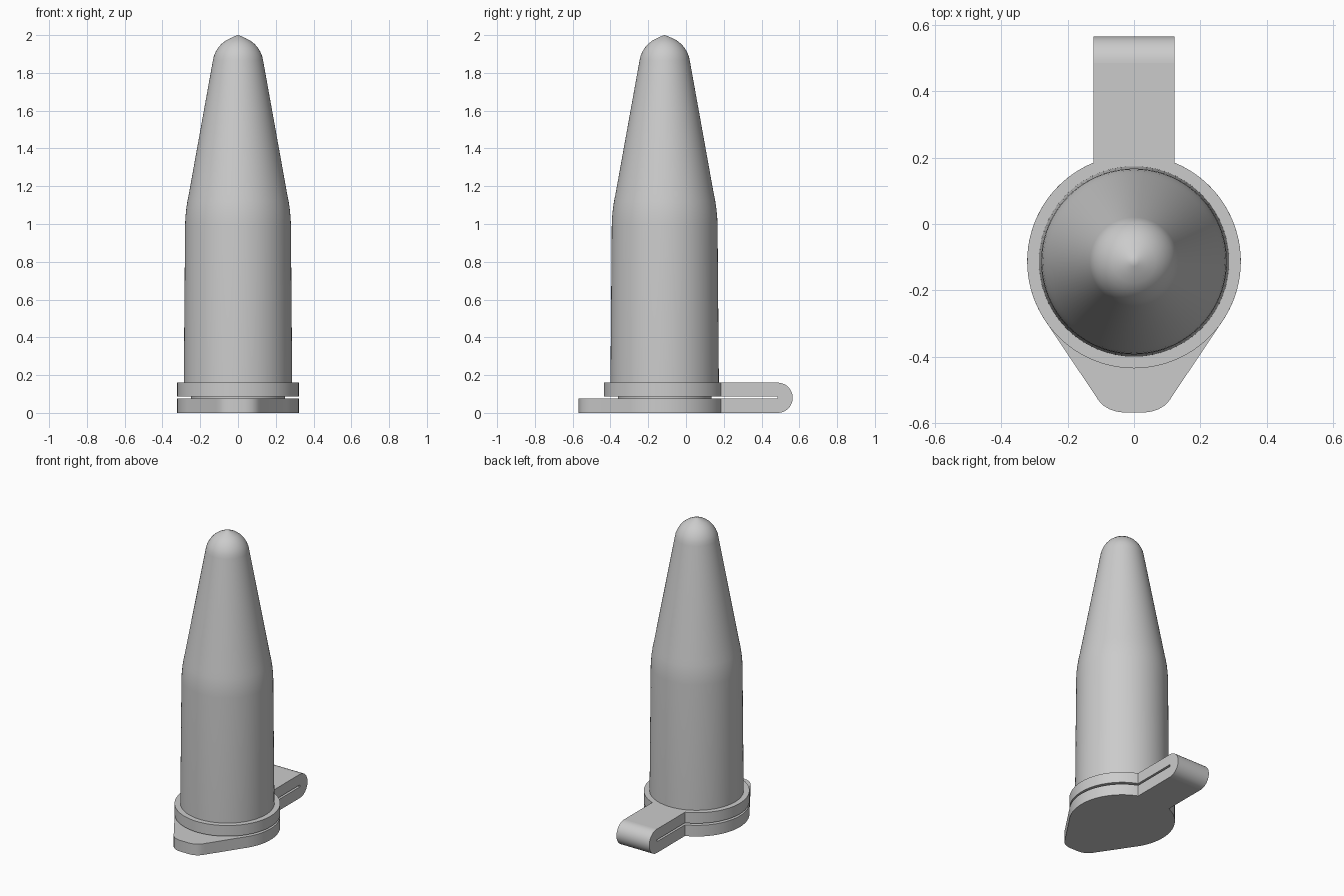
import bpy, bmesh, math
from mathutils import Vector

cube = bpy.data.objects.get("Cube")
if cube:
    bpy.data.objects.remove(cube, do_unlink=True)

CY = -0.113          # tube axis
RIM = 0.322          # lid and flange radius
STRAP_W = 0.122      # half width of the hinge strap
STRAP_END = 0.485    # where the hinge bend starts
LID_TOP, FLANGE_Z0, FLANGE_Z1 = 0.075, 0.088, 0.16

plastic = bpy.data.materials.new("grey plastic")
plastic.use_nodes = True
GREY = (0.6, 0.6, 0.6, 1)
plastic.diffuse_color = GREY
plastic.node_tree.nodes["Principled BSDF"].inputs["Base Color"].default_value = GREY


def finish(name, bm):
    bmesh.ops.recalc_face_normals(bm, faces=bm.faces)
    mesh = bpy.data.meshes.new(name)
    bm.to_mesh(mesh)
    bm.free()
    mesh.materials.append(plastic)
    obj = bpy.data.objects.new(name, mesh)
    bpy.context.collection.objects.link(obj)
    bpy.ops.object.select_all(action='DESELECT')
    obj.select_set(True)
    bpy.context.view_layer.objects.active = obj
    bpy.ops.object.shade_smooth_by_angle(angle=math.radians(30))
    return obj


def prism(name, points, offset):
    """Extrude a closed outline of 3D points along offset."""
    bm = bmesh.new()
    face = bm.faces.new([bm.verts.new(p) for p in points])
    ext = bmesh.ops.extrude_face_region(bm, geom=[face], use_keep_orig=True)
    verts = [g for g in ext["geom"] if isinstance(g, bmesh.types.BMVert)]
    bmesh.ops.translate(bm, verts=verts, vec=Vector(offset))
    return finish(name, bm)


def lathe(name, profile, segments=96):
    """Spin (radius, z) points about the tube axis; radius 0 becomes a pole."""
    bm = bmesh.new()
    rings = []
    for r, z in profile:
        n = segments if r > 0 else 1
        rings.append([bm.verts.new((r * math.cos(2 * math.pi * i / segments),
                                    CY + r * math.sin(2 * math.pi * i / segments), z))
                      for i in range(n)])
    for a, b in zip(rings, rings[1:]):
        for i in range(segments):
            j = (i + 1) % segments
            quad = [a[i % len(a)], a[j % len(a)], b[j % len(b)], b[i % len(b)]]
            bm.faces.new(list(dict.fromkeys(quad)))
    return finish(name, bm)


def rim_arc(a0, a1, n):
    return [(RIM * math.cos(a0 + (a1 - a0) * i / n),
             CY + RIM * math.sin(a0 + (a1 - a0) * i / n)) for i in range(n + 1)]


def outline(start, front):
    """Right half: front points, rim arc from start angle, strap; then mirrored."""
    half = front + rim_arc(start, math.acos(STRAP_W / RIM), 44)
    half.append((STRAP_W, STRAP_END))
    return half + [(-x, y) for x, y in reversed(half) if x > 1e-6]


# Lid with its tapered, rounded opening tab
tab = [(0.035, -0.568), (0.055, -0.565), (0.075, -0.558),
       (0.093, -0.547), (0.107, -0.532), (0.118, -0.515)]
prism("lid", [(x, y, 0) for x, y in outline(math.radians(-36), tab)], (0, 0, LID_TOP))

# Flange around the tube mouth, with the other end of the strap
prism("flange", [(x, y, FLANGE_Z0) for x, y in outline(-math.pi / 2, [])],
      (0, 0, FLANGE_Z1 - FLANGE_Z0))

# Folded strap end joining lid and flange
R = FLANGE_Z1 / 2
bend = [(-STRAP_W, STRAP_END + R * math.cos(a), R + R * math.sin(a))
        for a in (math.pi * (i / 24 - 0.5) for i in range(25))]
prism("hinge_bend", bend, (2 * STRAP_W, 0, 0))

# Plug seen in the gap between lid and flange
lathe("plug", [(0, 0.05), (0.248, 0.05), (0.248, 0.12), (0, 0.12)])

# Tube: near-straight barrel, soft shoulder, cone and rounded tip
lathe("tube", [(0, 0.13), (0.287, 0.13), (0.287, FLANGE_Z1), (0.28, 1.0), (0.278, 1.04),
               (0.274, 1.08), (0.268, 1.12), (0.26, 1.16), (0.133, 1.865),
               (0.128, 1.888), (0.119, 1.91), (0.106, 1.932), (0.088, 1.953),
               (0.065, 1.971), (0.038, 1.985), (0.015, 1.995), (0, 2.0)])
